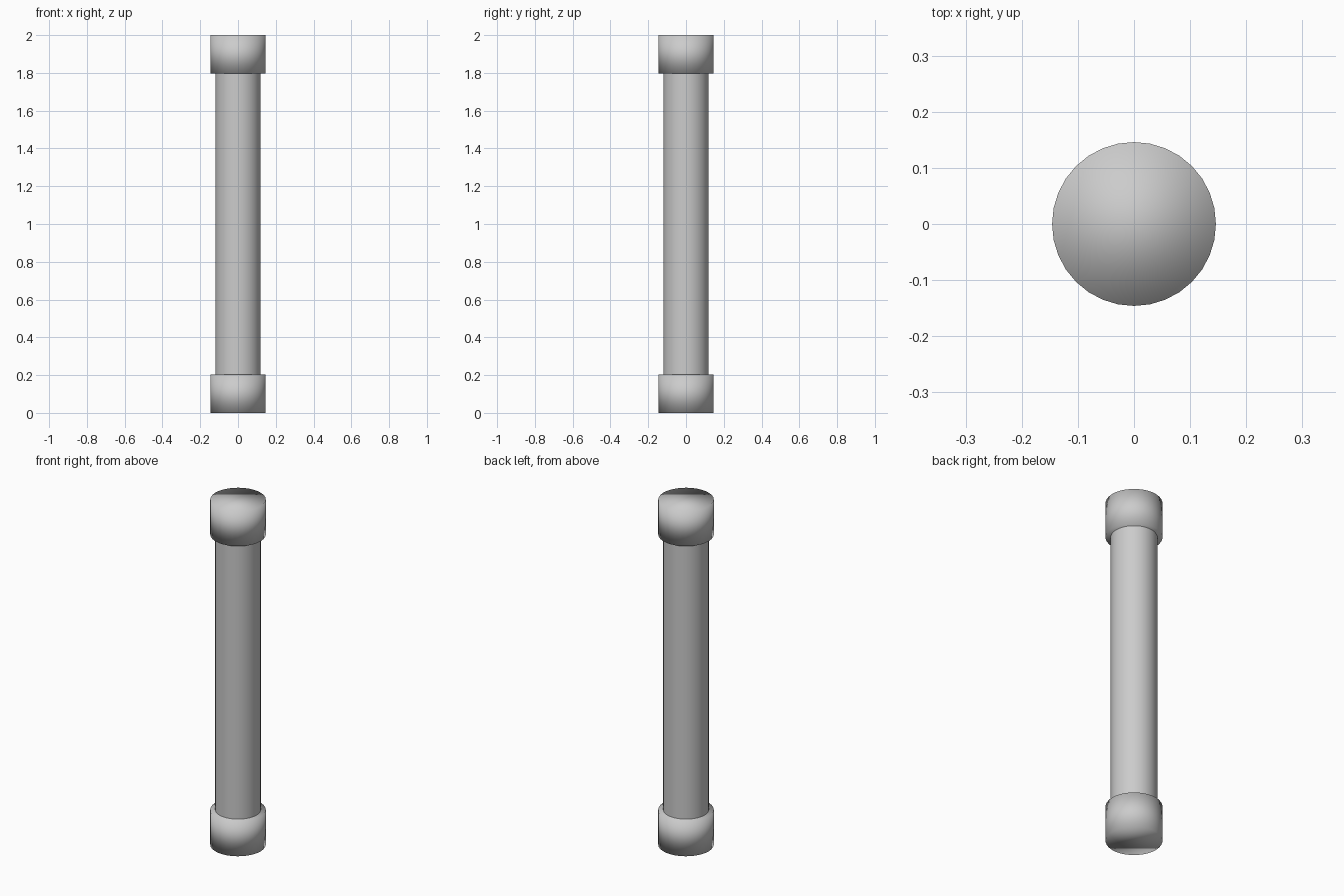
import bpy

if "Cube" in bpy.data.objects:
    bpy.data.objects.remove(bpy.data.objects["Cube"])

HEIGHT = 2.0
CAP_RADIUS, CAP_HEIGHT = 0.146, 0.203
SHAFT_RADIUS = 0.12


def cylinder(name, radius, z_bottom, z_top, ends='NGON'):
    """Fully smooth-shaded upright cylinder between two heights."""
    bpy.ops.mesh.primitive_cylinder_add(
        vertices=32, radius=radius, depth=z_top - z_bottom,
        end_fill_type=ends, location=(0, 0, (z_bottom + z_top) / 2))
    obj = bpy.context.object
    obj.name = name
    bpy.ops.object.shade_smooth()
    return obj


# End caps: solid, with smooth shading carried over the rims
cylinder("bottom_cap", CAP_RADIUS, 0, CAP_HEIGHT)
cylinder("top_cap", CAP_RADIUS, HEIGHT - CAP_HEIGHT, HEIGHT)

# Shaft: open tube whose ends sit inside the caps
cylinder("shaft", SHAFT_RADIUS, CAP_HEIGHT / 2, HEIGHT - CAP_HEIGHT / 2, 'NOTHING')
